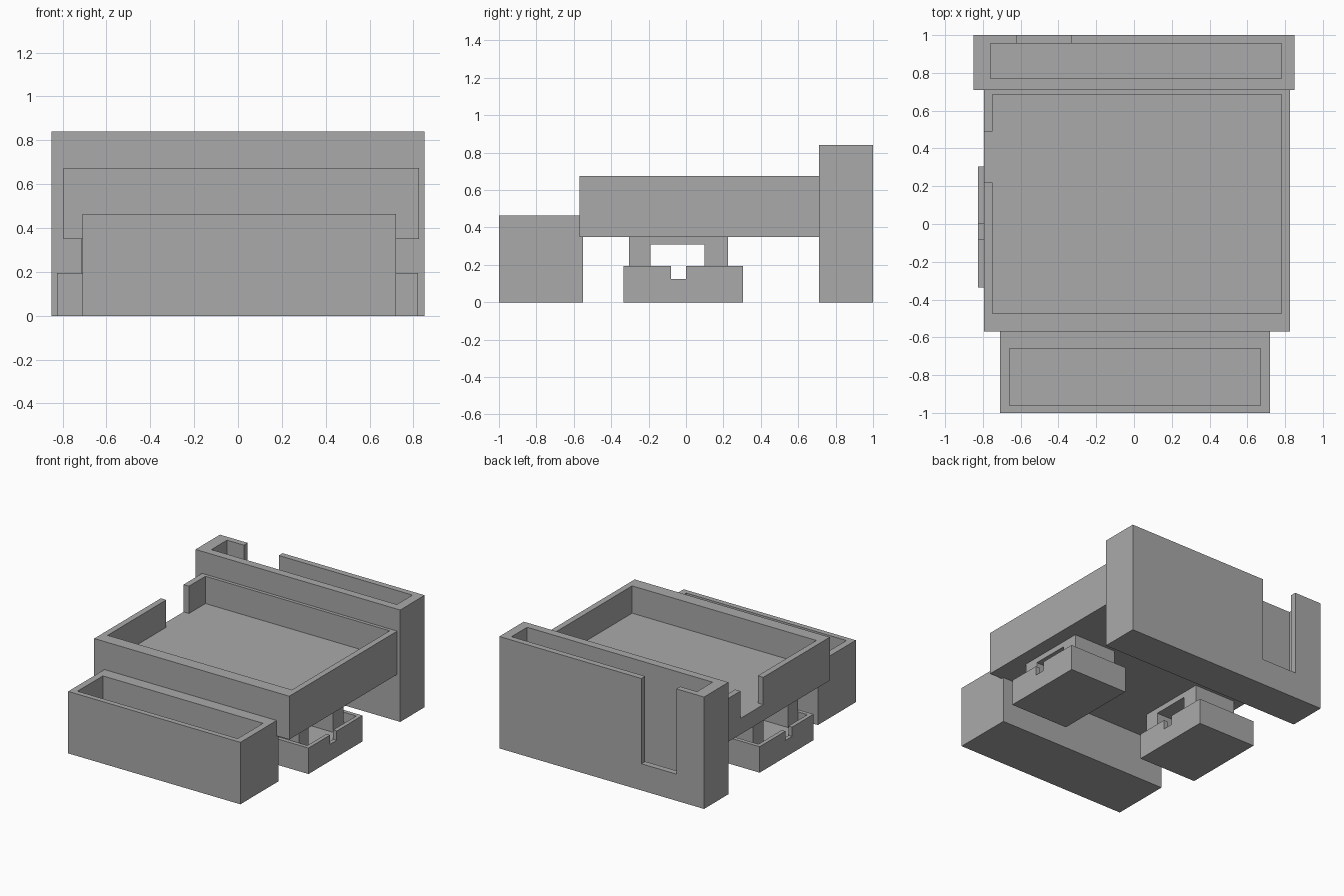
import bpy
import bmesh

cube = bpy.data.objects.get("Cube")
if cube:
    bpy.data.objects.remove(cube, do_unlink=True)

# Single grey material
grey = bpy.data.materials.new("plain grey")
grey.use_nodes = True
colour = (0.40, 0.40, 0.40, 1.0)
grey.diffuse_color = colour
grey.node_tree.nodes["Principled BSDF"].inputs["Base Color"].default_value = colour


def box(name, xs, ys, zs):
    """Box from (min, max) ranges along each axis."""
    bm = bmesh.new()
    bmesh.ops.create_cube(bm, size=1)
    for v in bm.verts:
        v.co = [r[0] if c < 0 else r[1] for c, r in zip(v.co, (xs, ys, zs))]
    mesh = bpy.data.meshes.new(name)
    bm.to_mesh(mesh)
    bm.free()
    mesh.materials.append(grey)
    ob = bpy.data.objects.new(name, mesh)
    bpy.context.scene.collection.objects.link(ob)
    return ob


def carve(ob, *cuts):
    """Subtract boxes from a part, then discard the cutters."""
    cutters = []
    for ranges in cuts:
        cutter = box("cutter", *ranges)
        cutter.hide_render = True
        mod = ob.modifiers.new("cut", "BOOLEAN")
        mod.operation = "DIFFERENCE"
        mod.solver = "EXACT"
        mod.object = cutter
        cutters.append(cutter)
    graph = bpy.context.evaluated_depsgraph_get()
    mesh = bpy.data.meshes.new_from_object(ob.evaluated_get(graph))
    ob.modifiers.clear()
    ob.data = mesh
    for cutter in cutters:
        bpy.data.objects.remove(cutter, do_unlink=True)


# Tall back bin with a slot in its rear wall
back_bin = box("back_bin", (-0.85, 0.85), (0.71, 1.0), (0, 0.84))
carve(back_bin,
      ((-0.76, 0.78), (0.77, 0.955), (0.06, 1)),
      ((-0.62, -0.33), (0.90, 1.1), (0.20, 1)))

# Wide middle tray with a gap in one side wall, open down to its floor
middle_tray = box("middle_tray", (-0.795, 0.825), (-0.57, 0.71), (0.35, 0.675))
carve(middle_tray,
      ((-0.75, 0.78), (-0.475, 0.685), (0.47, 1)),
      ((-1, -0.70), (0.22, 0.49), (0.47, 1)))

# Low front bin
front_bin = box("front_bin", (-0.71, 0.72), (-1.0, -0.55), (0, 0.465))
carve(front_bin, ((-0.66, 0.67), (-0.96, -0.66), (0.05, 1)))

# Shallow feet with slotted rims, and the arched legs standing in them
for side, foot_x, leg_x in (("left", (0.335, 0.82), (0.365, 0.72)),
                            ("right", (-0.825, -0.34), (-0.715, -0.37))):
    foot = box(side + "_foot", foot_x, (-0.335, 0.305), (0, 0.195))
    carve(foot,
          ((foot_x[0] + 0.03, foot_x[1] - 0.03), (-0.305, 0.275), (0.12, 1)),
          ((-1, 1), (-0.08, 0), (0.125, 1)))
    leg = box(side + "_leg", leg_x, (-0.305, 0.225), (0.12, 0.35))
    carve(leg, ((-1, 1), (-0.19, 0.10), (0, 0.31)))
